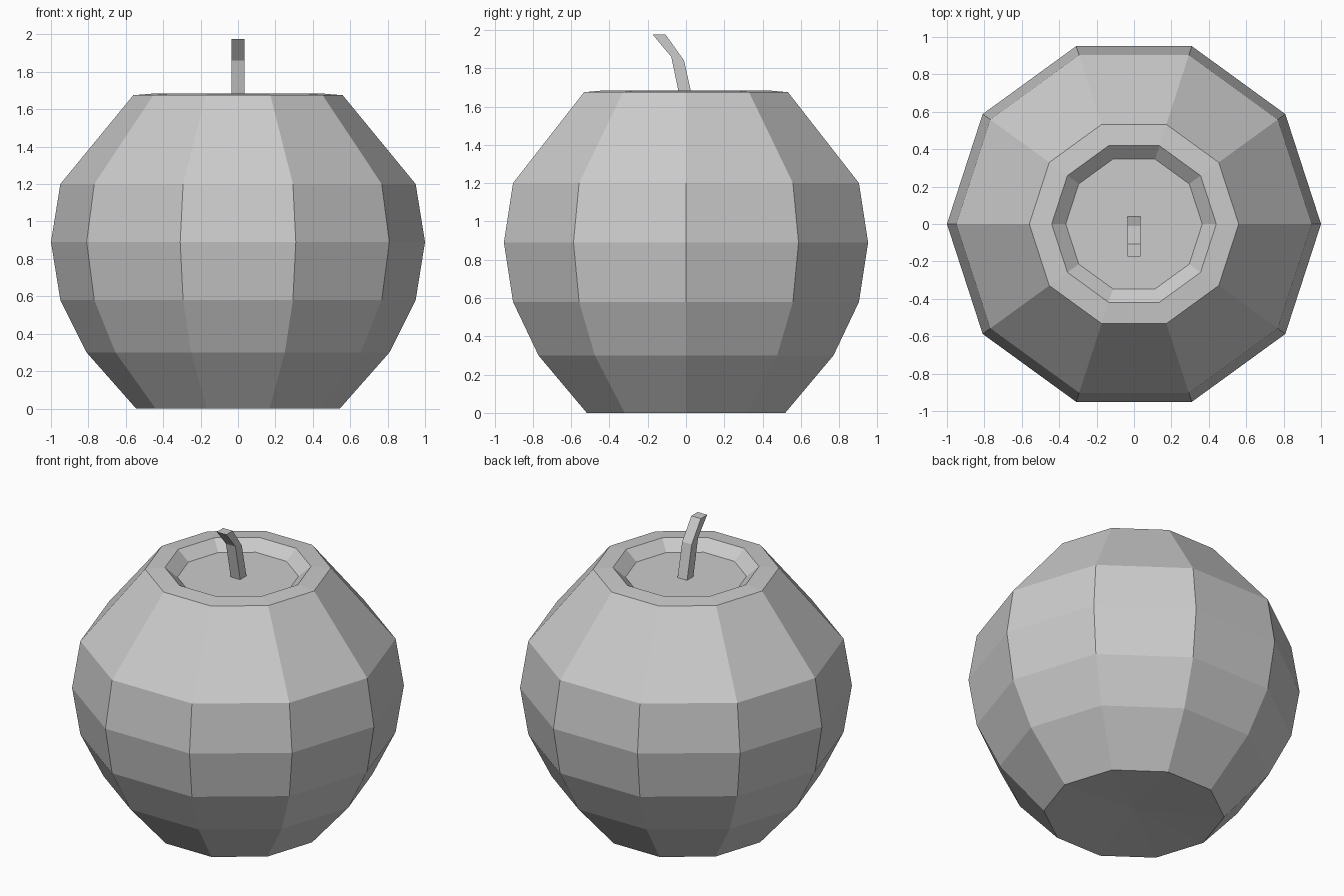
import bpy, bmesh
from math import cos, sin, pi

if "Cube" in bpy.data.objects:
    bpy.data.objects.remove(bpy.data.objects["Cube"])

SIDES = 10


def make_object(name, bm):
    bmesh.ops.recalc_face_normals(bm, faces=bm.faces)
    mesh = bpy.data.meshes.new(name)
    bm.to_mesh(mesh)
    bm.free()
    obj = bpy.data.objects.new(name, mesh)
    bpy.context.collection.objects.link(obj)
    return obj


def bridge(bm, rings):
    for a, b in zip(rings, rings[1:]):
        n = len(a)
        for i in range(n):
            j = (i + 1) % n
            bm.faces.new((a[i], a[j], b[j], b[i]))


# Fruit body: ten-sided lathe of (radius, height), with sunken top and base
profile = [(0.545, 0), (0.81, 0.30), (0.95, 0.58), (1.0, 0.89), (0.95, 1.20),
           (0.56, 1.675), (0.44, 1.685), (0.365, 1.62)]
bm = bmesh.new()
rings = [[bm.verts.new((r * cos(2 * pi * i / SIDES), r * sin(2 * pi * i / SIDES), z))
          for i in range(SIDES)] for r, z in profile]
bridge(bm, rings)
bm.faces.new(rings[-1])
base_centre = bm.verts.new((0, 0, 0.035))
for i in range(SIDES):
    bm.faces.new((base_centre, rings[0][(i + 1) % SIDES], rings[0][i]))
make_object("fruit_body", bm)

# Stem: square section bending towards the front; (y front, z front, y back, z back)
sections = [(-0.026, 1.615, 0.04, 1.615), (-0.077, 1.86, -0.01, 1.84),
            (-0.173, 1.975, -0.106, 1.975)]
w = 0.035
bm = bmesh.new()
rings = [[bm.verts.new(p) for p in ((-w, yf, zf), (w, yf, zf), (w, yb, zb), (-w, yb, zb))]
         for yf, zf, yb, zb in sections]
bridge(bm, rings)
bm.faces.new(rings[0])
bm.faces.new(rings[-1])
make_object("stem", bm)
